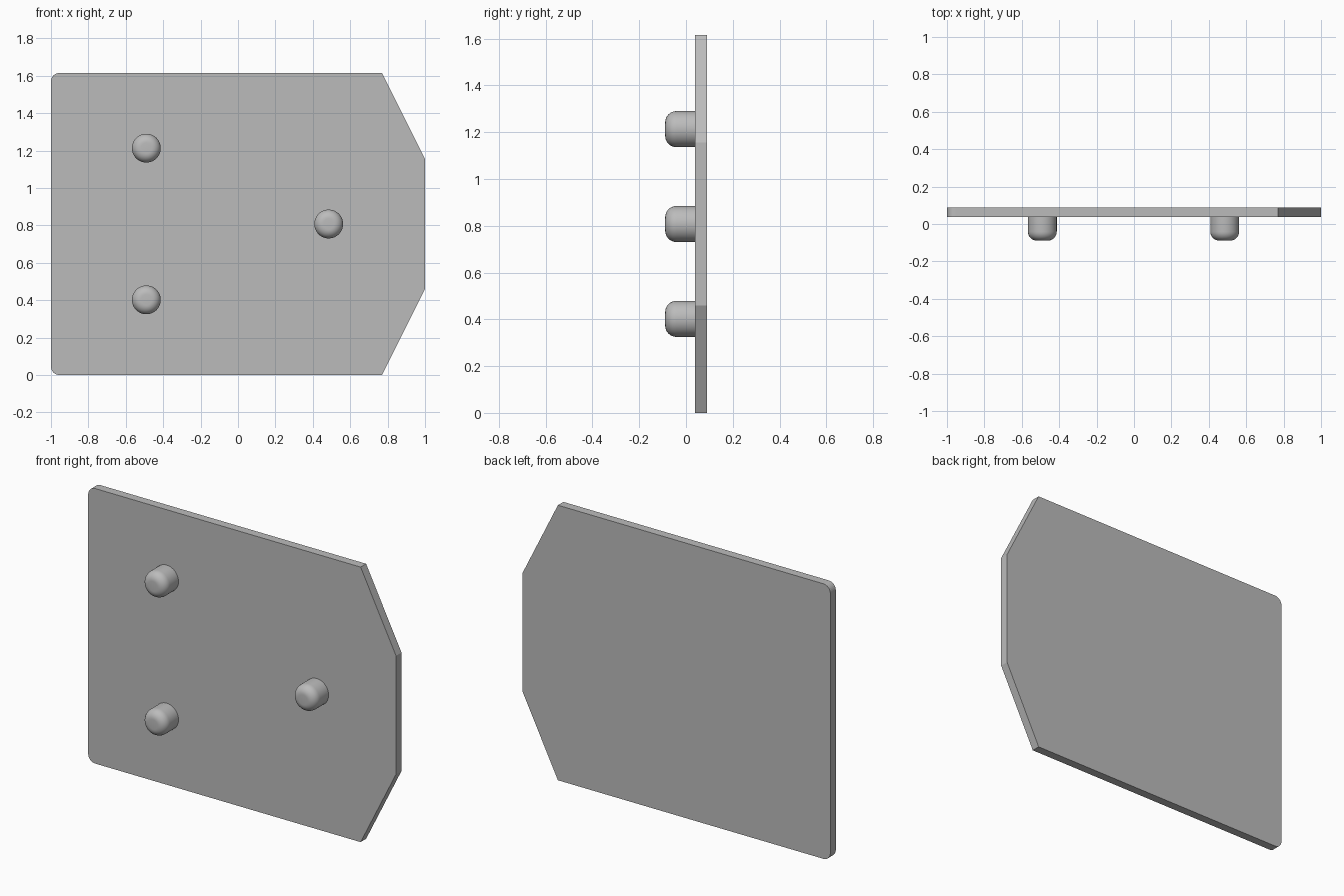
import bpy, bmesh
from math import sin, cos, pi
from mathutils import Matrix

if "Cube" in bpy.data.objects:
    bpy.data.objects.remove(bpy.data.objects["Cube"], do_unlink=True)

HEIGHT = 1.615
FRONT, BACK = 0.038, 0.089   # plate faces along y
CORNER = 0.045               # rounded plate corners
PEG_RADIUS, PEG_TIP, PEG_FILLET = 0.077, -0.089, 0.048

grey = bpy.data.materials.new("light grey")
grey.use_nodes = True
colour = (0.5, 0.5, 0.5, 1)
grey.diffuse_color = colour
grey.node_tree.nodes["Principled BSDF"].inputs["Base Color"].default_value = colour


def make_object(name, bm):
    bmesh.ops.recalc_face_normals(bm, faces=bm.faces)
    mesh = bpy.data.meshes.new(name)
    bm.to_mesh(mesh)
    bm.free()
    mesh.materials.append(grey)
    obj = bpy.data.objects.new(name, mesh)
    bpy.context.collection.objects.link(obj)
    return obj


# Plate: lower half of the outline, mirrored about mid height, then extruded
steps = 8
lower = [(-1 + CORNER - CORNER * cos(a), CORNER - CORNER * sin(a))
         for a in (i * pi / 2 / steps for i in range(steps + 1))]
lower += [(0.77, 0), (1, 0.46)]
outline = lower + [(x, HEIGHT - z) for x, z in reversed(lower)]
bm = bmesh.new()
face = bm.faces.new([bm.verts.new((x, FRONT, z)) for x, z in outline])
extruded = bmesh.ops.extrude_face_region(bm, geom=[face], use_keep_orig=True)
bmesh.ops.translate(bm, vec=(0, BACK - FRONT, 0),
                    verts=[g for g in extruded["geom"] if isinstance(g, bmesh.types.BMVert)])
make_object("plate", bm)


# Pegs: cylinders pointing forward with a rounded front rim
def make_peg(name, x, z):
    length = FRONT - PEG_TIP
    bm = bmesh.new()
    bmesh.ops.create_cone(bm, cap_ends=True, segments=48, radius1=PEG_RADIUS,
                          radius2=PEG_RADIUS, depth=length)
    rim = [e for e in bm.edges if all(v.co.z > 0 for v in e.verts)]
    bmesh.ops.bevel(bm, geom=rim, offset=PEG_FILLET, segments=8, profile=0.5,
                    affect='EDGES')
    centre = Matrix.Translation((x, (FRONT + PEG_TIP) / 2, z))
    bm.transform(centre @ Matrix.Rotation(pi / 2, 4, 'X'))
    peg = make_object(name, bm)
    bpy.ops.object.select_all(action='DESELECT')
    peg.select_set(True)
    bpy.context.view_layer.objects.active = peg
    bpy.ops.object.shade_smooth_by_angle()


make_peg("upper_right_peg", -0.49, 1.213)
make_peg("lower_right_peg", -0.49, HEIGHT - 1.213)
make_peg("left_peg", 0.485, HEIGHT / 2)
